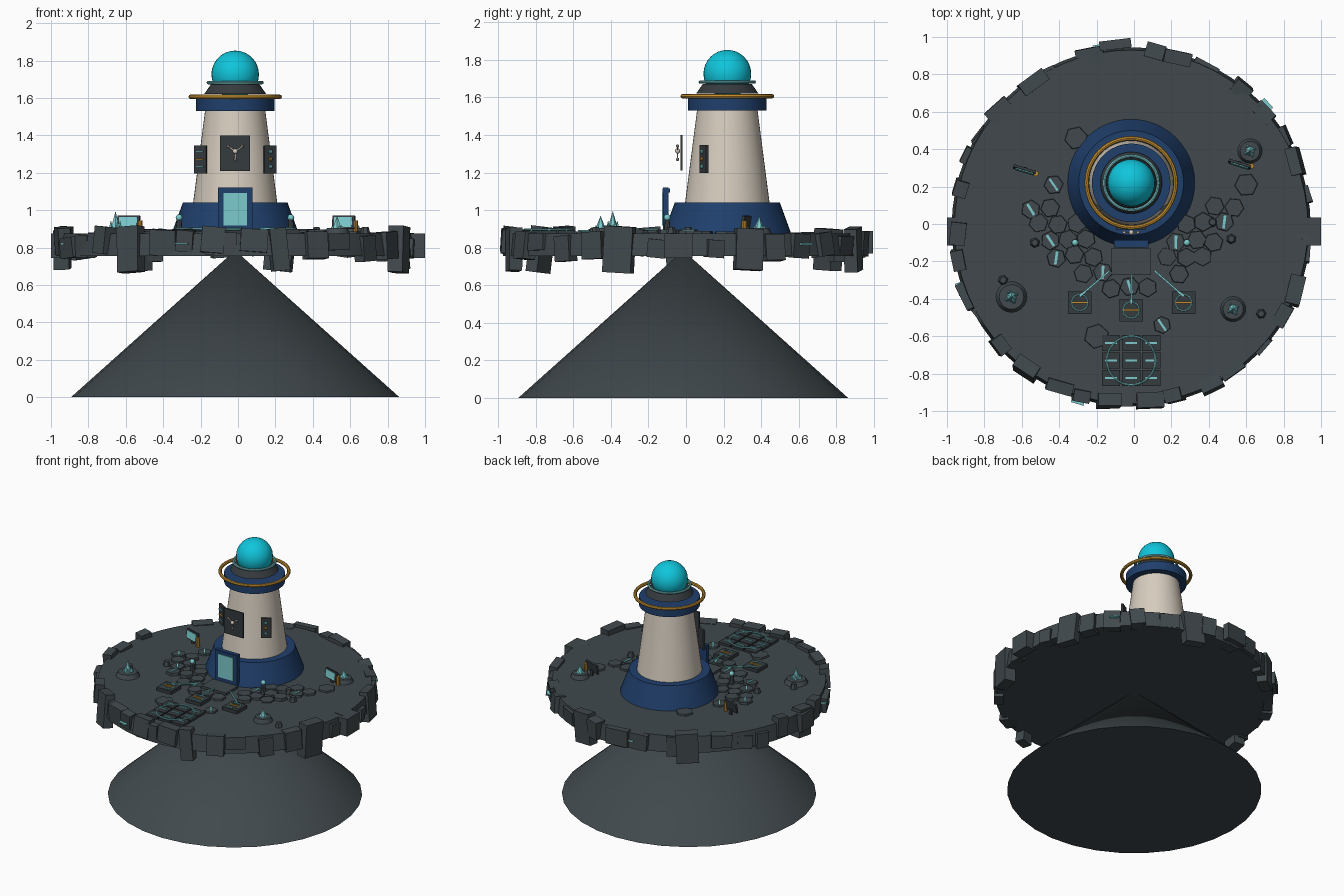
import bpy, math, random
from mathutils import Vector

if "Cube" in bpy.data.objects:
    bpy.data.objects.remove(bpy.data.objects["Cube"])
rng = random.Random(7)


def material(name, r, g, b):
    m = bpy.data.materials.new(name)
    m.use_nodes = True
    m.diffuse_color = (r, g, b, 1)
    m.node_tree.nodes["Principled BSDF"].inputs["Base Color"].default_value = (r, g, b, 1)
    return m


stone = material("slate stone", .052, .066, .073)
panel = material("dark panel", .036, .043, .049)
navy = material("navy blue", .014, .05, .15)
cream = material("cream plaster", .68, .61, .52)
gold = material("gold", .56, .28, .03)
teal = material("bright teal", .005, .56, .71)
pale = material("pale cyan", .2, .6, .62)


def finish(name, mat, smooth=False):
    ob = bpy.context.object
    ob.name = name
    ob.data.materials.append(mat)
    if smooth:
        bpy.ops.object.shade_smooth_by_angle(angle=math.radians(35))
    return ob


def box(name, mat, loc, size, rot=(0, 0, 0)):
    bpy.ops.mesh.primitive_cube_add(size=1, location=loc, rotation=rot)
    ob = finish(name, mat)
    ob.scale = size
    return ob


def frustum(name, mat, x, y, z0, z1, r0, r1, sides=48, turn=0, smooth=True):
    bpy.ops.mesh.primitive_cone_add(vertices=sides, radius1=r0, radius2=r1, depth=z1 - z0,
                                    location=(x, y, (z0 + z1) / 2), rotation=(0, 0, turn))
    return finish(name, mat, smooth)


def ring(name, mat, loc, radius, thick, sides=48):
    bpy.ops.mesh.primitive_torus_add(location=loc, major_radius=radius, minor_radius=thick,
                                     major_segments=sides, minor_segments=8)
    return finish(name, mat, True)


def ball(name, mat, loc, radius, segs=16):
    bpy.ops.mesh.primitive_uv_sphere_add(location=loc, radius=radius, segments=segs,
                                         ring_count=segs // 2)
    return finish(name, mat, True)


def rod(name, mat, a, b, thick):
    a, b = Vector(a), Vector(b)
    ob = box(name, mat, (a + b) / 2, (thick, thick, (b - a).length))
    ob.rotation_euler = (b - a).to_track_quat("Z", "Y").to_euler()
    return ob


C = -.015      # shared centre of the island
TY = .22       # tower centre in y
TOP = .875     # island surface

# Island and its supporting cone
frustum("support_cone", stone, C, C, 0, .785, .878, 0, 32)
frustum("island_slab", stone, C, C, .755, TOP, .96, .945, 64)

# Rough blocks around the rim, every few one tall
count = 34
for i in range(count):
    a = math.tau * i / count + rng.uniform(-.05, .05)
    tall = i % 5 == 2
    h = rng.uniform(.2, .25) if tall else rng.uniform(.09, .15)
    z = .79 if tall else rng.uniform(.79, .84)
    r = rng.uniform(.925, .945)
    box("rim_block", stone, (C + r * math.cos(a), C + r * math.sin(a), z),
        (rng.uniform(.06, .085), rng.uniform(.08, .16), h),
        (rng.uniform(-.12, .12), rng.uniform(-.12, .12), a + rng.uniform(-.15, .15)))
for side in (-1, 1):
    box("rim_end_block", stone, (side * .96, -.04, .81), (.08, .15, .13))
box("rim_back_block", stone, (-.1, .96, .83), (.17, .05, .12), (0, 0, .12))
box("rim_front_block", stone, (-.09, -.95, .82), (.17, .05, .12))
for deg in (-160, -107, 0, 42, 100, 200):
    a = math.radians(deg)
    box("rim_light", pale, (C + .965 * math.cos(a), C + .965 * math.sin(a), .82),
        (.05, .07, .009), (0, 0, a))

# Tower
frustum("tower_base", navy, C, TY, TOP, 1.04, .34, .28)
frustum("tower_body", cream, C, TY, 1.0, 1.54, .23, .16)
frustum("tower_collar", navy, C, TY, 1.53, 1.597, .21, .21)
ring("gallery_ring", gold, (C, TY, 1.606), .238, .012)
frustum("lantern_seat", panel, C, TY, 1.622, 1.672, .165, .13)
ring("lantern_ring", pale, (C, TY, 1.682), .144, .009)
ball("lantern_dome", teal, (C, TY, 1.726), .127, 32)

# Door and step
box("door_frame", navy, (C, -.108, 1.0), (.185, .03, .24))
box("door_glass", pale, (C, -.124, 1.005), (.125, .008, .175))
box("door_lintel", navy, (C, -.105, 1.105), (.185, .04, .02))
box("door_step", stone, (C, -.2, .88), (.21, .14, .025))

# Front panel with a three-armed valve
box("front_panel", panel, (C, -.024, 1.305), (.16, .012, .19))
hub = Vector((C, -.045, 1.315))
ball("valve_hub", cream, hub, .014, 12)
for deg in (35, 145, 270):
    a = math.radians(deg)
    tip = hub + Vector((math.cos(a) * .045, 0, math.sin(a) * .045))
    rod("valve_arm", cream, hub, tip, .007)
    ball("valve_tip", cream, tip, .009, 8)

# Angled side panels with small indicators
for side in (-1, 1):
    px, turn = C + side * .185, side * math.radians(30)
    box("side_panel", panel, (px, .095, 1.272), (.072, .014, .15), (0, 0, turn))
    for k, mat in enumerate((pale, gold, pale)):
        loc = (px + side * .005, .084, 1.232 + k * .04)
        if side < 0:
            box("panel_dash", mat, loc, (.045, .008, .008), (0, 0, turn))
        else:
            ball("panel_lamp", mat, loc, .011, 8)

# Hexagonal paving around the front of the tower
for row in range(-5, 5):
    for col in range(-6, 7):
        x = C + (col + (row % 2) / 2) * .098 + rng.uniform(-.012, .012)
        y = row * .086 + rng.uniform(-.012, .012)
        d = math.hypot(x - C, y - TY)
        if not .36 < d < .58 or y > .13 or (abs(x) < .13 and y > -.28):
            continue
        if y < -.2 and abs(x) > .36:
            continue
        h = rng.uniform(.008, .024)
        turn = rng.uniform(0, 1)
        frustum("paving_stone", stone, x, y, TOP - .01, TOP + h, .054, .05, 6, turn, False)
        if rng.random() < .22:
            box("paving_light", pale, (x, y, TOP + h + .003), (.014, .07, .006), (0, 0, turn - .4))
for x, y, r in ((-.31, .46, .065), (.6, .21, .065), (-.2, -.6, .07), (.15, -.54, .05), (-.43, .21, .055)):
    frustum("loose_paving", stone, x, y, TOP - .01, TOP + .012, r, r - .005, 6, x, False)
for x, y in ((.15, -.54), (-.43, .21)):
    box("loose_paving_light", pale, (x, y, TOP + .015), (.012, .075, .006), (0, 0, .6))
for x, y in ((-.53, -.1), (.52, -.08), (.68, -.48), (.42, .01), (-.7, -.3)):
    frustum("pebble", stone, x, y, TOP - .01, TOP + .035, .03, .018, 6, y, False)

# Three control pads wired to the step
for x, y, sx, sy in ((-.29, -.42, -.13, -.25), (C, -.46, C, -.27), (.265, -.42, .11, -.25)):
    box("control_pad", panel, (x, y, TOP + .01), (.125, .12, .03))
    ring("pad_ring", pale, (x, y, TOP + .028), .043, .004, 24)
    box("pad_bar", gold, (x, y, TOP + .029), (.08, .012, .009))
    rod("pad_cable", pale, (sx, sy, TOP + .026), (x, y + .035, TOP + .028), .009)

# Landing grid of nine tiles
for i in (-1, 0, 1):
    for j in (-1, 0, 1):
        x, y = C + i * .108, -.73 + j * .094
        box("grid_tile", panel, (x, y, TOP + .006), (.098, .086, .022))
        box("grid_dash", pale, (x, y, TOP + .02), (.062, .011, .008))
ring("grid_ring", pale, (C, -.73, TOP + .022), .13, .005)

# Crystal pedestals
for x, y, r, tip in ((-.655, -.39, .088, .995), (.53, -.455, .072, .97), (.62, .39, .07, .97)):
    frustum("crystal_pedestal", stone, x, y, TOP - .01, TOP + .03, r, r * .75, 20)
    frustum("crystal", pale, x, y, TOP + .02, tip, .03, 0, 6, 0, False)
    for k in range(4):
        a = k * math.pi / 2 + .5
        frustum("crystal_shard", pale, x + .028 * math.cos(a), y + .028 * math.sin(a),
                TOP + .02, tip - .05, .014, 0, 5, a, False)

# Leaning screens, each with a gold post
for x, y, px, py in ((-.585, .29, -.525, .27), (.565, .32, .628, .31)):
    turn = -.3
    box("screen_frame", panel, (x, y, .935), (.125, .014, .07), (-.15, 0, turn))
    box("screen_glass", pale, (x - .003, y - .009, .936), (.1, .006, .052), (-.15, 0, turn))
    box("screen_stand", panel, (x, y + .008, .89), (.02, .015, .05))
    frustum("gold_post", gold, px, py, TOP - .01, .945, .014, .014, 10)

# Small lamps beside the tower
for x in (-.315, .283):
    frustum("lamp_post", stone, x, -.1, TOP - .01, .95, .022, .012, 8)
    ball("lamp_globe", pale, (x, -.1, .96), .018, 12)
